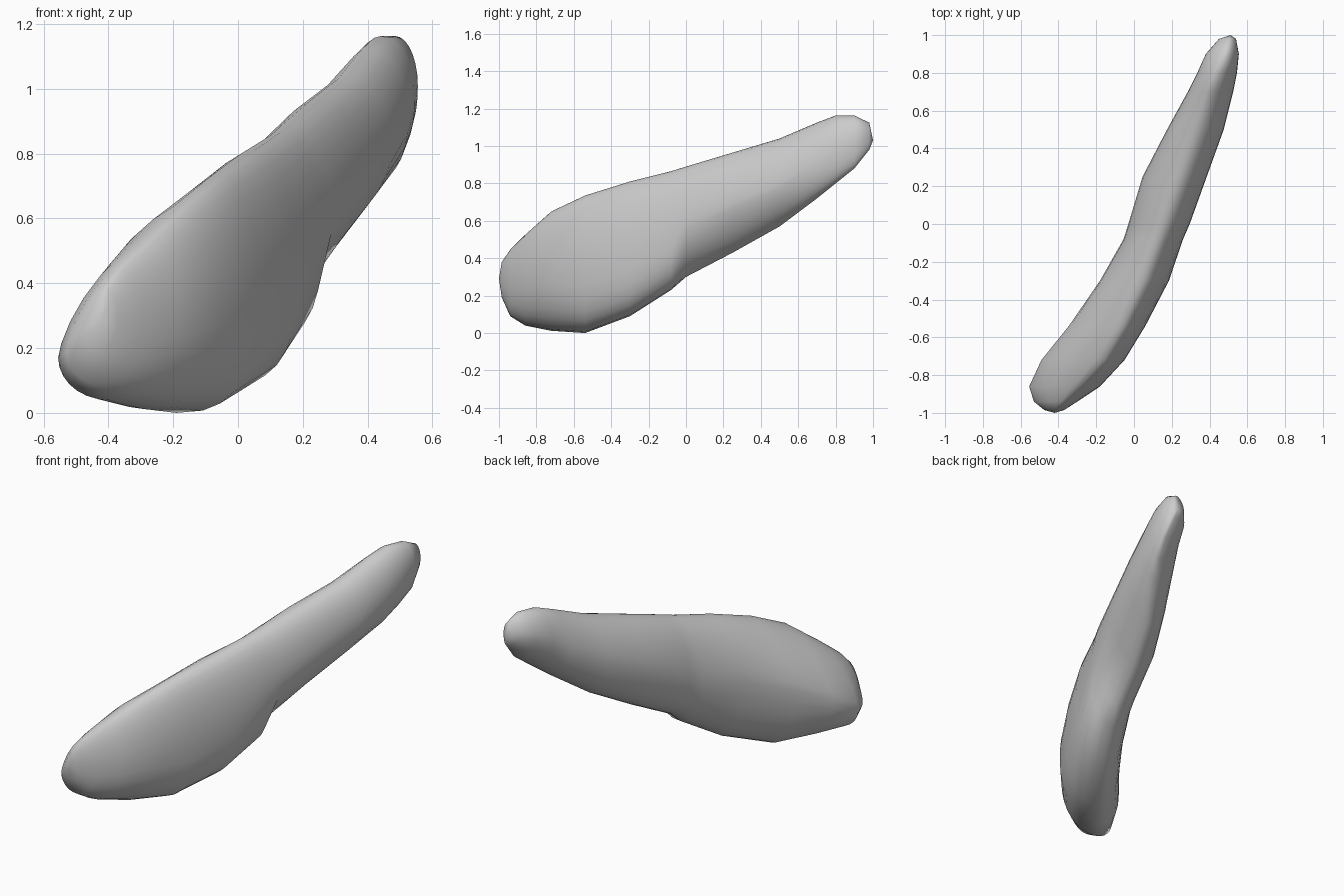
import bpy, bmesh, math

# Cross-sections along y: y, left (x, z), right (x, z), top (x, z), bottom (x, z)
SECTIONS = [
    (-0.985, -0.475, 0.25, -0.37, 0.30, -0.41, 0.38, -0.43, 0.19),
    (-0.94, -0.53, 0.19, -0.30, 0.29, -0.37, 0.445, -0.43, 0.09),
    (-0.86, -0.555, 0.17, -0.18, 0.31, -0.29, 0.525, -0.40, 0.04),
    (-0.72, -0.49, 0.26, -0.05, 0.35, -0.16, 0.65, -0.29, 0.012),
    (-0.54, -0.345, 0.36, 0.06, 0.38, -0.06, 0.735, -0.19, 0.0),
    (-0.30, -0.18, 0.46, 0.185, 0.44, 0.05, 0.81, -0.03, 0.09),
    (-0.08, -0.055, 0.50, 0.26, 0.55, 0.13, 0.865, 0.09, 0.23),
    (0.00, -0.03, 0.54, 0.295, 0.60, 0.16, 0.89, 0.11, 0.30),
    (0.25, 0.045, 0.67, 0.385, 0.70, 0.25, 0.965, 0.19, 0.43),
    (0.50, 0.175, 0.79, 0.475, 0.80, 0.34, 1.04, 0.30, 0.57),
    (0.70, 0.285, 0.90, 0.525, 0.91, 0.40, 1.125, 0.42, 0.72),
    (0.80, 0.335, 0.98, 0.545, 0.97, 0.44, 1.163, 0.48, 0.80),
    (0.90, 0.38, 1.03, 0.555, 1.01, 0.485, 1.163, 0.52, 0.88),
    (0.98, 0.45, 1.05, 0.54, 1.05, 0.505, 1.125, 0.52, 0.98),
]
TIPS = [(-0.42, -1.0, 0.29), (0.51, 1.0, 1.03)]
SEGMENTS = 28


def ring_points(sec):
    """Closed outline of four curved quadrants through the extreme points."""
    y, xl, zl, xr, zr, xt, zt, xb, zb = sec
    slant_top = 1.4 if y < -0.4 else 1.15        # flatter upper left shoulder
    slant_low = 1.3 if -0.05 < y < 0.6 else 0.9  # undercut at the lower right
    if -0.6 < y < -0.05:
        slant_low = 0.75                         # full lobe ahead of the undercut
    pts = []
    for i in range(SEGMENTS):
        a = 2 * math.pi * i / SEGMENTS
        c, s = math.cos(a), math.sin(a)
        xs, zs = (xr, zr) if c >= 0 else (xl, zl)
        xv, zv = (xt, zt) if s >= 0 else (xb, zb)
        k = 1.0
        if c < 0 and s > 0:
            k = slant_top
        elif c > 0 and s < 0:
            k = slant_low
        pts.append((xv + (xs - xv) * abs(c) ** k, y, zs + (zv - zs) * abs(s) ** k))
    return pts


# Loft the body and close both rounded ends
bm = bmesh.new()
rings = [[bm.verts.new(p) for p in ring_points(s)] for s in SECTIONS]
for r0, r1 in zip(rings, rings[1:]):
    for i in range(SEGMENTS):
        j = (i + 1) % SEGMENTS
        bm.faces.new((r0[i], r0[j], r1[j], r1[i]))
for ring, tip in zip((rings[0], rings[-1]), TIPS):
    v = bm.verts.new(tip)
    for i in range(SEGMENTS):
        bm.faces.new((ring[i], ring[(i + 1) % SEGMENTS], v))
bmesh.ops.recalc_face_normals(bm, faces=bm.faces)
for f in bm.faces:
    f.smooth = True

mesh = bpy.data.meshes.new("curved_body")
bm.to_mesh(mesh)
bm.free()
body = bpy.data.objects.new("curved_body", mesh)
bpy.context.collection.objects.link(body)
